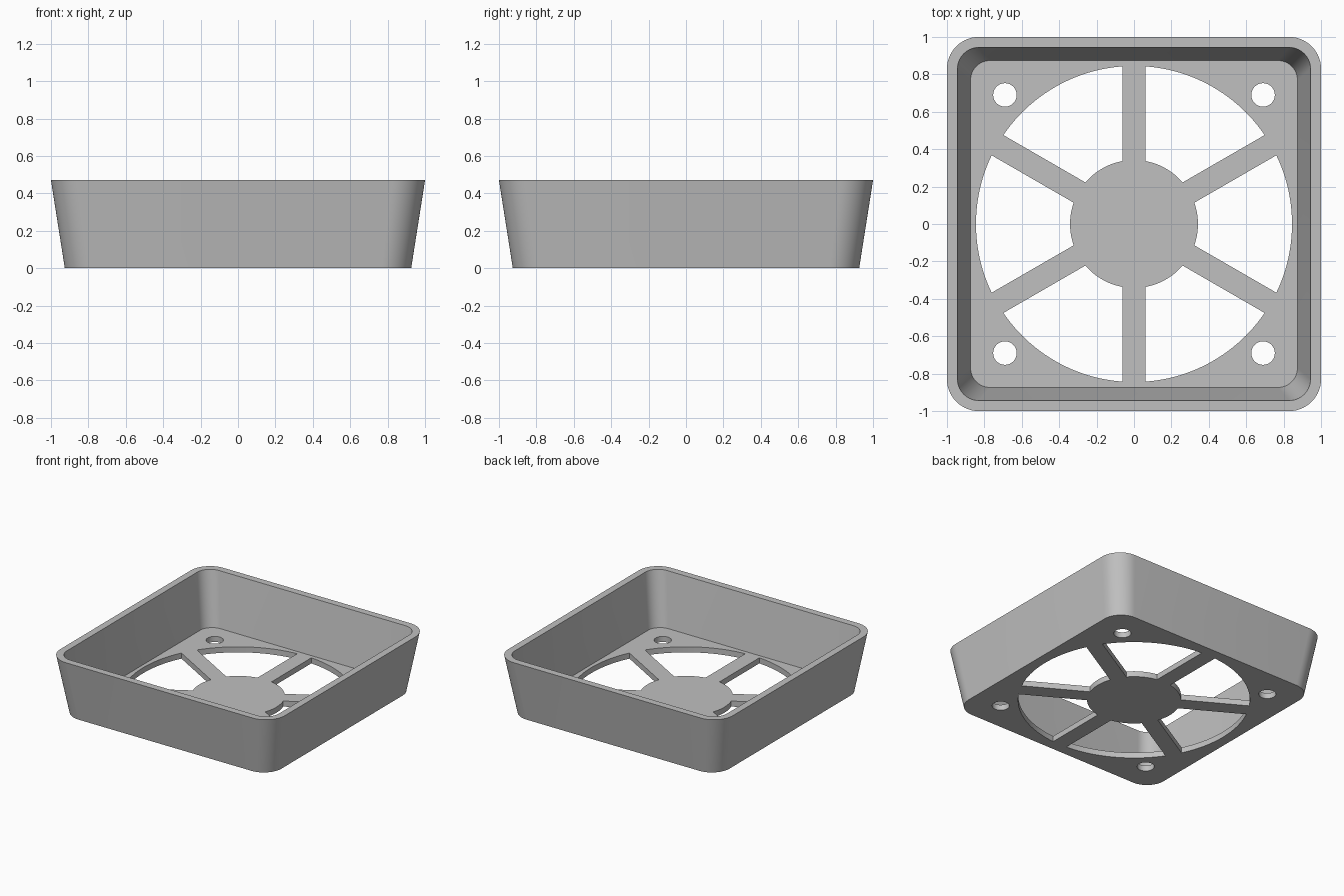
import bpy, bmesh
from math import sin, cos, pi, asin, radians

HEIGHT, FLOOR = 0.47, 0.045
VENT_R, HUB_R, SPOKE_HALF = 0.845, 0.342, 0.0625

if "Cube" in bpy.data.objects:
    bpy.data.objects.remove(bpy.data.objects["Cube"])

grey = bpy.data.materials.new("plain grey")
grey.use_nodes = True
grey.diffuse_color = (0.53, 0.53, 0.53, 1)
grey.node_tree.nodes["Principled BSDF"].inputs["Base Color"].default_value = grey.diffuse_color


def arc(radius, start, end, steps, cx=0, cy=0):
    angles = [start + (end - start) * i / steps for i in range(steps + 1)]
    return [(cx + radius * cos(a), cy + radius * sin(a)) for a in angles]


def rounded_square(half, radius):
    points = []
    for k in range(4):
        a = k * pi / 2
        sx, sy = (1, 1, -1, -1)[k], (1, -1, -1, 1)[k - 1] if k else 1
        sx, sy = (1, -1, -1, 1)[k], (1, 1, -1, -1)[k]
        c = half - radius
        points += arc(radius, a, a + pi / 2, 14, sx * c, sy * c)
    return points


def add_prism(bm, low, high, z0, z1):
    """Closed solid between two outlines with equal point counts."""
    a = [bm.verts.new((x, y, z0)) for x, y in low]
    b = [bm.verts.new((x, y, z1)) for x, y in high]
    bm.faces.new(a[::-1])
    bm.faces.new(b)
    for i in range(len(a)):
        j = (i + 1) % len(a)
        bm.faces.new((a[i], a[j], b[j], b[i]))


def make_object(name, prisms):
    bm = bmesh.new()
    for prism in prisms:
        add_prism(bm, *prism)
    mesh = bpy.data.meshes.new(name)
    bm.to_mesh(mesh)
    bm.free()
    mesh.materials.append(grey)
    obj = bpy.data.objects.new(name, mesh)
    bpy.context.collection.objects.link(obj)
    return obj


# Tapered tray body
tray = make_object("fan_cover", [
    (rounded_square(0.926, 0.157), rounded_square(1.0, 0.17), 0, HEIGHT)])

# Tapered cavity, carried on above the rim
slope = (0.944 - 0.874) / (HEIGHT - FLOOR)
cavity = make_object("cavity_cutter", [
    (rounded_square(0.874, 0.105), rounded_square(0.944 + 0.1 * slope, 0.117),
     FLOOR, HEIGHT + 0.1)])

# Six vent openings between spokes, and four screw holes
openings = []
outer_trim, inner_trim = asin(SPOKE_HALF / VENT_R), asin(SPOKE_HALF / HUB_R)
for k in range(6):
    mid = k * pi / 3
    outer, inner = pi / 6 - outer_trim, pi / 6 - inner_trim
    outline = arc(VENT_R, mid - outer, mid + outer, 24)
    outline += arc(HUB_R, mid + inner, mid - inner, 12)
    openings.append((outline, outline, -0.1, 0.2))
for sx in (-1, 1):
    for sy in (-1, 1):
        hole = arc(0.063, 0, 2 * pi, 32, sx * 0.69, sy * 0.69)[:-1]
        openings.append((hole, hole, -0.1, 0.2))
vents = make_object("opening_cutter", openings)

# Cut the tray, then drop the cutters
bpy.context.view_layer.objects.active = tray
tray.select_set(True)
for cutter in (cavity, vents):
    cutter.hide_render = True
    cut = tray.modifiers.new(cutter.name, 'BOOLEAN')
    cut.operation = 'DIFFERENCE'
    cut.solver = 'EXACT'
    cut.object = cutter
    bpy.ops.object.modifier_apply(modifier=cut.name)
    bpy.data.objects.remove(cutter)

bpy.ops.object.shade_smooth_by_angle(angle=radians(30))
